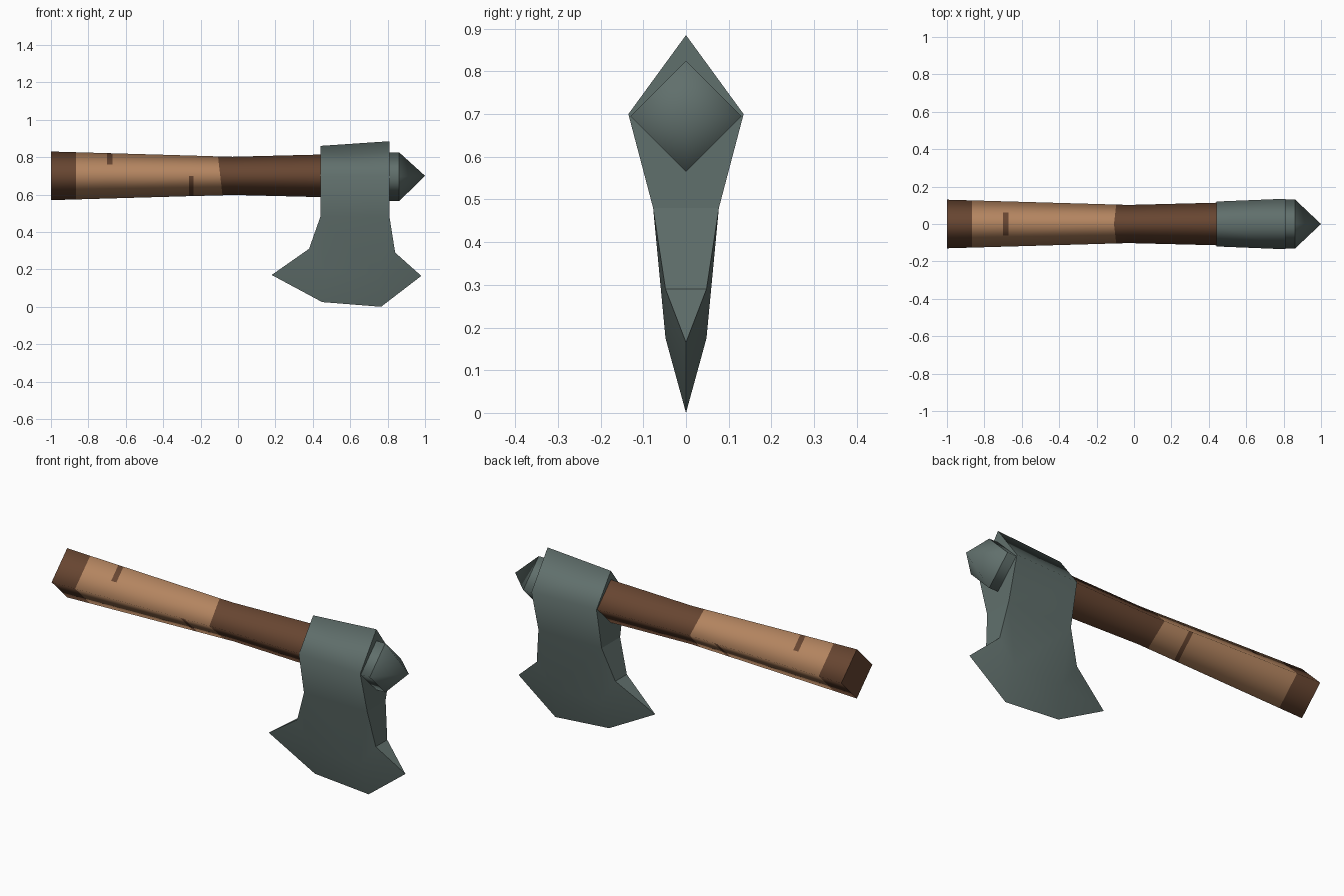
import bpy, bmesh, math

if "Cube" in bpy.data.objects:
    bpy.data.objects.remove(bpy.data.objects["Cube"])


def material(name, rgb):
    m = bpy.data.materials.new(name)
    m.diffuse_color = (*rgb, 1)
    m.use_nodes = True
    m.node_tree.nodes["Principled BSDF"].inputs["Base Color"].default_value = m.diffuse_color
    return m


DARK = material("dark wood", (0.138, 0.061, 0.031))
TAN = material("tan wrap", (0.46, 0.236, 0.118))
STEEL = material("grey green steel", (0.118, 0.160, 0.150))


def finish(name, bm, mats):
    bmesh.ops.recalc_face_normals(bm, faces=bm.faces)
    me = bpy.data.meshes.new(name)
    bm.to_mesh(me)
    bm.free()
    for m in mats:
        me.materials.append(m)
    ob = bpy.data.objects.new(name, me)
    bpy.context.collection.objects.link(ob)
    return ob


def diamond(bm, x, r, zc=0.70, slant=0.0, split=True):
    """Ring of a diamond section along x, starting at the top point."""
    pts = [(0, 1), (1, 0), (0, -1), (-1, 0)]
    ring = []
    for i, (y, z) in enumerate(pts):
        y2, z2 = pts[(i + 1) % 4]
        ring.append((y, z))
        if split:
            ring.append(((y + y2) / 2, (z + z2) / 2))
    return [bm.verts.new((x - slant * z, y * r, zc + z * r)) for y, z in ring]


def bridge(bm, a, b, smooth=True):
    n = len(a)
    faces = []
    for i in range(n):
        f = bm.faces.new((a[i], a[(i + 1) % n], b[(i + 1) % n], b[i]))
        f.smooth = smooth
        faces.append(f)
    return faces


# Handle: diamond shaft, waisted in the middle, with a wrapped grip
def radius(x):
    return 0.102 - 0.028 * (x + 0.03) / 0.97 if x < -0.03 else 0.102 + 0.025 * (x + 0.03)


bm = bmesh.new()
stations = [-1, -0.865, -0.70, -0.67, -0.262, -0.238, -0.095, -0.03, 0.44, 0.82]
rings = [diamond(bm, x, radius(x), slant=0.012 if x == -0.095 else 0) for x in stations]
for k in range(len(rings) - 1):
    for f in bridge(bm, rings[k], rings[k + 1]):
        z = f.calc_center_median().z
        tan = 1 <= k <= 5
        # worn marks on the wrap: one on the ridge, one underneath
        if (k == 2 and z > 0.76) or (k == 4 and z < 0.70):
            tan = False
        f.material_index = 1 if tan else 0
bm.faces.new(rings[0])
bm.faces.new(rings[-1])
finish("handle", bm, [DARK, TAN])

# Steel cap: short collar and pointed end
bm = bmesh.new()
a = diamond(bm, 0.80, 0.130, 0.695, split=False)
b = diamond(bm, 0.862, 0.130, 0.695, split=False)
bridge(bm, a, b)
bm.faces.new(a)
finish("collar", bm, [STEEL])

bm = bmesh.new()
b = diamond(bm, 0.862, 0.130, 0.695, split=False)
tip = bm.verts.new((1.0, 0, 0.70))
for i in range(4):
    bm.faces.new((b[i], b[(i + 1) % 4], tip)).smooth = True
bm.faces.new(b)
finish("end_spike", bm, [STEEL])

# Axe head: half profile (x, y, z), mirrored across y = 0
P = {
    "topL": (0.44, 0, 0.86), "topR": (0.81, 0, 0.885),
    "midL": (0.44, 0.12, 0.70), "midR": (0.81, 0.135, 0.70),
    "neckL": (0.44, 0.077, 0.48), "neckR": (0.81, 0.077, 0.48),
    "flareL": (0.38, 0.048, 0.31), "flareR": (0.84, 0.048, 0.29),
    "inL": (0.47, 0.048, 0.18), "inR": (0.75, 0.048, 0.175),
    "tipL": (0.18, 0, 0.17), "tipR": (0.98, 0, 0.165),
    "edgeL": (0.45, 0, 0.025), "edgeR": (0.765, 0, 0.0),
}
SIDE = ["topL topR midR midL", "midL midR neckR neckL", "neckL neckR inR inL",
        "neckR flareR inR", "neckL inL flareL", "flareR tipR edgeR inR",
        "inR edgeR edgeL inL", "inL edgeL tipL flareL"]
bm = bmesh.new()
V = []
for s in (1, -1):
    d = {}
    for k, (x, y, z) in P.items():
        d[k] = V[0][k] if (s == -1 and y == 0) else bm.verts.new((x, y * s, z))
    V.append(d)
for d in V:
    for names in SIDE:
        bm.faces.new([d[n] for n in names.split()]).smooth = True
A, B = V
for e in "LR":
    top, mid, neck, flare, tp = (n + e for n in ("top", "mid", "neck", "flare", "tip"))
    bm.faces.new((A[top], A[mid], B[mid]))
    bm.faces.new((A[mid], A[neck], B[neck], B[mid]))
    bm.faces.new((A[neck], A[flare], B[flare], B[neck]))
    bm.faces.new((A[flare], A[tp], B[flare]))
# keep the cutting edge crisp
for p, q in (("tipL", "edgeL"), ("edgeL", "edgeR"), ("edgeR", "tipR")):
    bm.edges.get((A[p], A[q])).smooth = False
finish("axe_head", bm, [STEEL])
